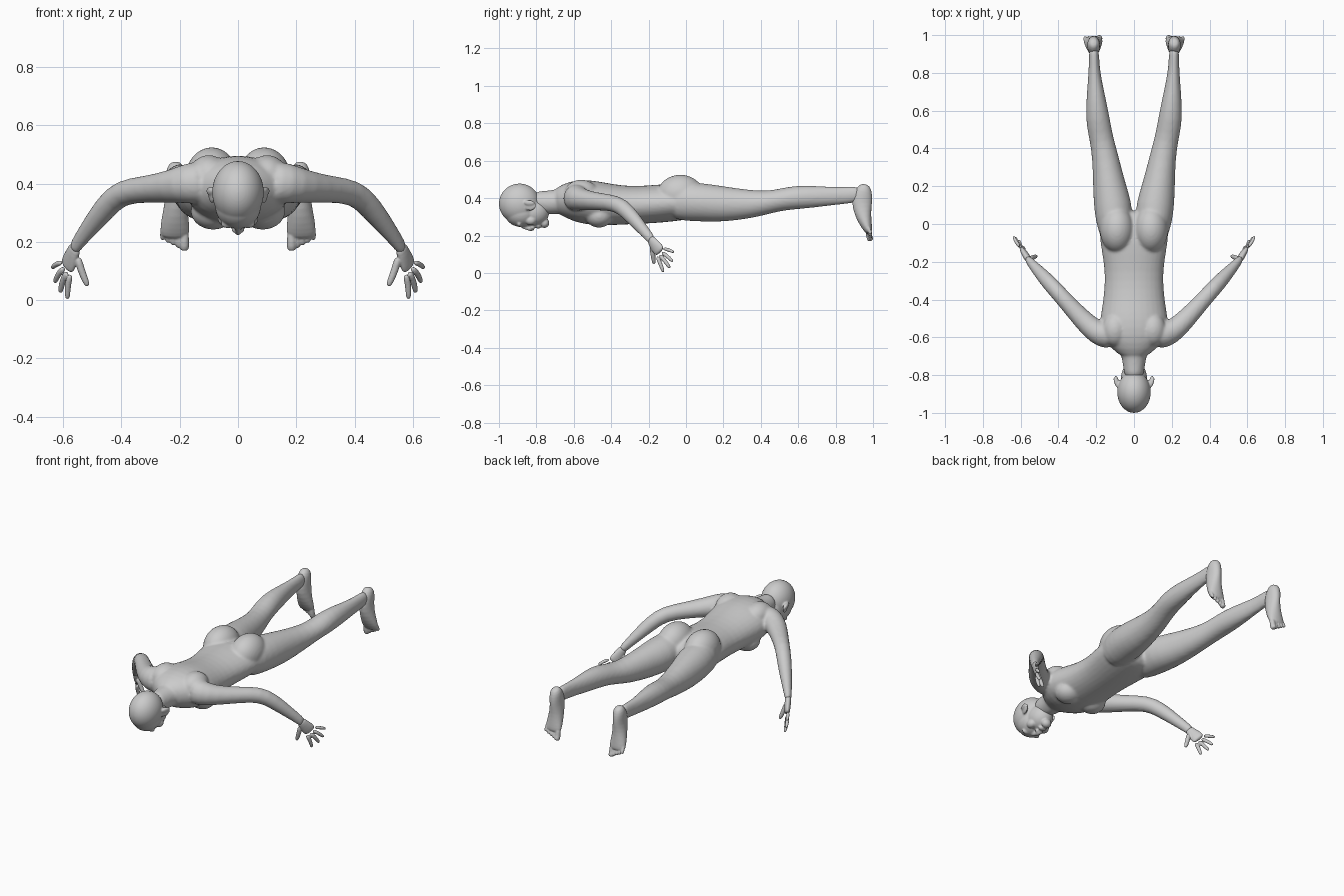
import bpy, bmesh, math
from mathutils import Vector, Matrix

cube = bpy.data.objects.get("Cube")
if cube:
    bpy.data.objects.remove(cube, do_unlink=True)

# One plain clay colour
CLAY = (0.6, 0.6, 0.6, 1.0)
clay = bpy.data.materials.new("clay_grey")
clay.use_nodes = True
clay.diffuse_color = CLAY
bsdf = clay.node_tree.nodes["Principled BSDF"]
bsdf.inputs["Base Color"].default_value = CLAY
bsdf.inputs["Roughness"].default_value = 0.7

SIDES = (1, -1)
RING = 16


def loft(bm, sections, axis=(1, 0, 0), side=1):
    """Closed tube through (x, y, z, half width, half thickness) sections."""
    centres = [Vector((s[0] * side, s[1], s[2])) for s in sections]
    width_axis = Vector((axis[0] * side, axis[1], axis[2]))
    rings = []
    last = len(sections) - 1
    for i, section in enumerate(sections):
        tangent = (centres[min(i + 1, last)] - centres[max(i - 1, 0)]).normalized()
        u = (width_axis - tangent * width_axis.dot(tangent)).normalized()
        v = tangent.cross(u)
        ring = []
        for k in range(RING):
            a = math.tau * k / RING
            offset = u * section[3] * math.cos(a) + v * section[4] * math.sin(a)
            ring.append(bm.verts.new(centres[i] + offset))
        rings.append(ring)
    for low, high in zip(rings, rings[1:]):
        for k in range(RING):
            n = (k + 1) % RING
            bm.faces.new((low[k], low[n], high[n], high[k]))
    bm.faces.new(rings[0][::-1])
    bm.faces.new(rings[-1])


def ball(bm, centre, radii, side=1, turn=0.0):
    """Ellipsoid, optionally turned about the vertical."""
    place = Matrix.Translation((centre[0] * side, centre[1], centre[2]))
    spin = Matrix.Rotation(turn * side, 4, 'Z')
    bmesh.ops.create_uvsphere(bm, u_segments=24, v_segments=16, radius=1,
                              matrix=place @ spin @ Matrix.Diagonal((*radii, 1)))


def finish(bm, name, voxel, smoothing):
    """Fuse the overlapping volumes into one smooth skin."""
    bmesh.ops.recalc_face_normals(bm, faces=bm.faces[:])
    mesh = bpy.data.meshes.new(name)
    bm.to_mesh(mesh)
    bm.free()
    mesh.materials.append(clay)
    obj = bpy.data.objects.new(name, mesh)
    bpy.context.collection.objects.link(obj)
    obj.modifiers.new("round", 'SUBSURF').levels = 1
    obj.modifiers["round"].render_levels = 1
    fuse = obj.modifiers.new("fuse", 'REMESH')
    fuse.mode = 'VOXEL'
    fuse.voxel_size = voxel
    fuse.use_smooth_shade = True
    relax = obj.modifiers.new("relax", 'SMOOTH')
    relax.factor = 0.5
    relax.iterations = smoothing
    return obj


# Torso, from neck to groin: y, underside, back, half width
torso = [(-.71, .32, .44, .06), (-.66, .30, .475, .12), (-.60, .275, .50, .18),
         (-.52, .255, .50, .187), (-.44, .25, .485, .172), (-.35, .255, .47, .16),
         (-.25, .26, .465, .157), (-.15, .265, .475, .173), (-.05, .275, .48, .19),
         (.03, .285, .45, .18), (.07, .31, .42, .12)]
body = bmesh.new()
loft(body, [(0, y, (low + top) / 2, w, (top - low) / 2) for y, low, top, w in torso])
loft(body, [(0, -.83, .385, .05, .055), (0, -.75, .375, .059, .064),
            (0, -.69, .38, .068, .068), (0, -.62, .39, .1, .07)])

# Leg, from hip to heel: y, underside, back, inner and outer x
leg = [(-.10, .29, .47, .02, .17), (0, .275, .49, .004, .2), (.1, .272, .48, .008, .216),
       (.2, .27, .465, .042, .219), (.35, .29, .443, .08, .222), (.45, .318, .44, .108, .236),
       (.52, .333, .455, .121, .252), (.6, .34, .47, .136, .257), (.7, .35, .466, .157, .25),
       (.8, .363, .46, .178, .242), (.88, .37, .462, .184, .238), (.94, .385, .465, .187, .24)]
# Arm, from shoulder to wrist
arm = [(.10, -.59, .405, .08, .075), (.17, -.59, .402, .072, .07), (.23, -.55, .39, .056, .06),
       (.32, -.455, .38, .046, .048), (.40, -.365, .372, .045, .043), (.45, -.31, .325, .044, .042),
       (.505, -.25, .255, .034, .033), (.555, -.195, .19, .027, .021), (.565, -.182, .17, .025, .018)]
for s in SIDES:
    loft(body, [((a + b) / 2, y, (low + top) / 2, (b - a) / 2, (top - low) / 2)
                for y, low, top, a, b in leg], side=s)
    loft(body, arm, axis=(0, .4, 1), side=s)
    # Buttock, chest and shoulder blade
    ball(body, (.09, -.03, .42), (.092, .125, .105), s)
    ball(body, (.085, -.465, .305), (.078, .075, .063), s)
    ball(body, (.10, -.56, .43), (.07, .09, .068), s)
finish(body, "body", .008, 5)

# Head: skull, forehead, jaw, chin, nose and lips
head = bmesh.new()
for centre, radii in [((0, -.89, .37), (.09, .112, .108)),
                      ((0, -.88, .325), (.08, .092, .08)),
                      ((0, -.815, .325), (.07, .085, .076)),
                      ((0, -.757, .267), (.03, .026, .027)),
                      ((0, -.79, .25), (.026, .016, .014))]:
    ball(head, centre, radii)
loft(head, [(0, -.885, .252, .01, .012), (0, -.85, .243, .011, .014),
            (0, -.825, .233, .015, .014), (0, -.812, .242, .014, .012)])
for s in SIDES:
    # Nostril, brow, cheek and ear
    ball(head, (.013, -.82, .243), (.01, .012, .01), s)
    ball(head, (.034, -.892, .262), (.026, .012, .015), s)
    ball(head, (.045, -.83, .28), (.025, .03, .025), s)
    ball(head, (.088, -.835, .36), (.009, .036, .027), s, -.3)
    ball(head, (.097, -.838, .375), (.008, .03, .014), s, -.3)
finish(head, "head", .005, 3)

# Foot, pointing down: centre, half width, half depth
foot = [(.214, .962, .474, .016, .018), (.214, .955, .455, .032, .038),
        (.214, .946, .42, .035, .052), (.213, .94, .375, .034, .056),
        (.214, .945, .32, .041, .046), (.216, .959, .27, .049, .035),
        (.217, .972, .235, .052, .025), (.217, .98, .212, .046, .016)]
# Palm, and each finger as knuckle, tip and radius
palm = [(.555, -.195, .19, .024, .018), (.568, -.175, .16, .03, .018),
        (.58, -.152, .13, .037, .017), (.589, -.137, .108, .036, .013)]
fingers = [((.551, -.185, .15), (.515, -.17, .047), .0125),
           ((.575, -.155, .09), (.585, -.12, .003), .0105),
           ((.586, -.142, .098), (.61, -.085, .025), .0105),
           ((.596, -.13, .112), (.629, -.07, .06), .01),
           ((.604, -.122, .13), (.638, -.063, .11), .009)]

for s, label in zip(SIDES, ("left", "right")):
    bm = bmesh.new()
    loft(bm, foot, side=s)
    # Toes, shrinking outwards
    for i in range(5):
        x = .184 + .0185 * i
        r = .016 if i == 0 else .0115 - .0005 * i
        tip = .17 + .009 * i
        loft(bm, [(x, .972, .25, r, r), (x, .978, tip + .025, r, r),
                  (x, .986, tip + .01, r * 1.1, r * 1.1), (x, .989, tip, r * .7, r * .7)], side=s)
    finish(bm, label + "_foot", .004, 2)

    bm = bmesh.new()
    loft(bm, palm, axis=(.4, .45, .8), side=s)
    for knuckle, tip, r in fingers:
        a, b = Vector(knuckle), Vector(tip)
        bend = Vector((.005, 0, .003))
        path = [(a, 1.1), (a.lerp(b, .45) + bend, 1.05), (a.lerp(b, .85) + bend * .4, .95), (b, .6)]
        loft(bm, [(*p, r * k, r * k) for p, k in path], axis=(.4, .45, .8), side=s)
    finish(bm, label + "_hand", .0035, 2)
